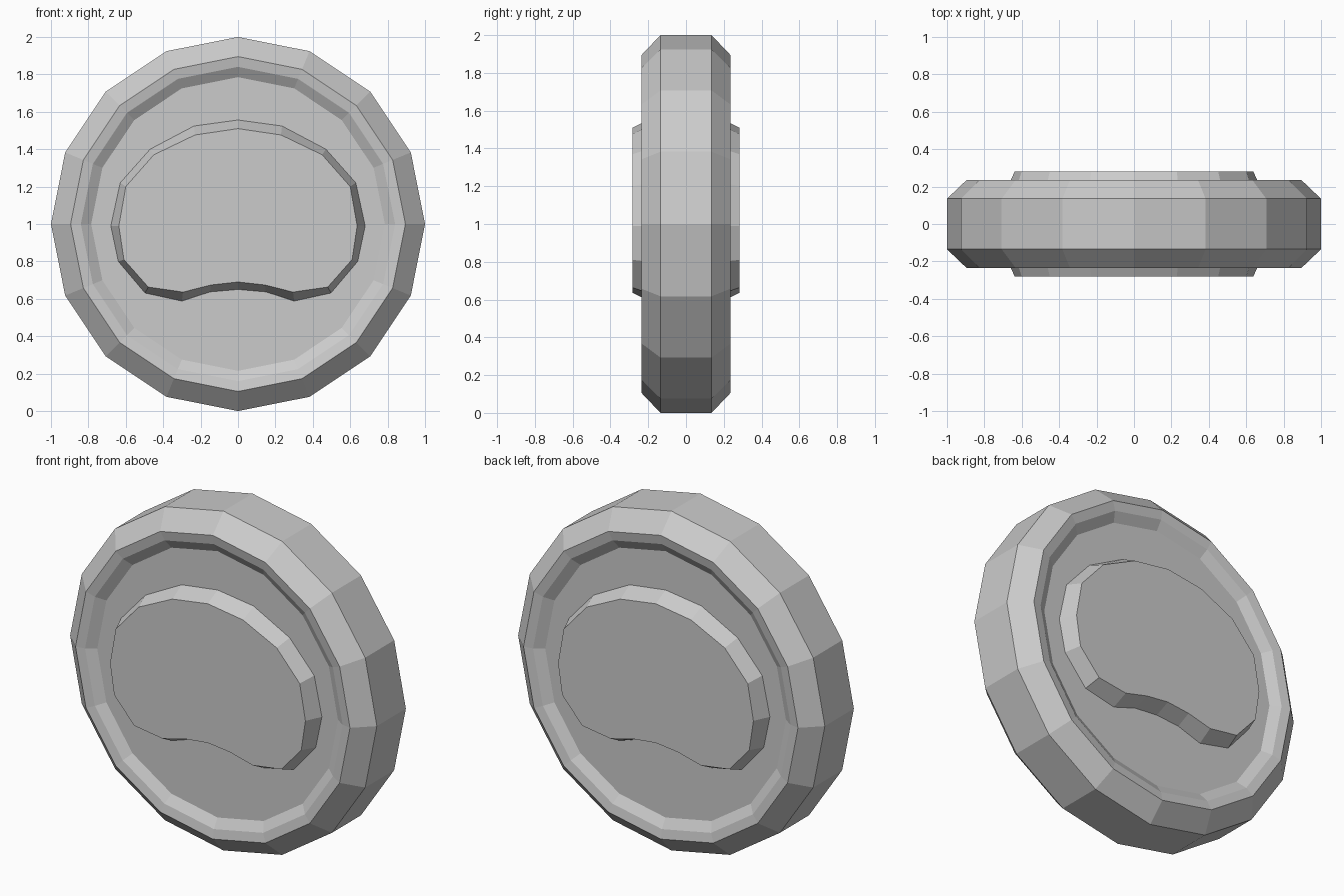
import bpy
import bmesh
import math

cube = bpy.data.objects.get("Cube")
if cube:
    bpy.data.objects.remove(cube, do_unlink=True)

CENTRE_Z = 1.0
FLOOR_Y = 0.19      # depth of the recessed dish on each side
SIDES = 16

grey = bpy.data.materials.new("plain_grey")
grey.use_nodes = True
colour = (0.6, 0.6, 0.6, 1.0)
grey.diffuse_color = colour
grey.node_tree.nodes["Principled BSDF"].inputs["Base Color"].default_value = colour


def loft(name, loops):
    """Bridge matching closed loops of points and cap both ends, flat shaded."""
    bm = bmesh.new()
    rings = [[bm.verts.new(p) for p in loop] for loop in loops]
    n = len(rings[0])
    for a, b in zip(rings, rings[1:]):
        for i in range(n):
            j = (i + 1) % n
            bm.faces.new((a[i], a[j], b[j], b[i]))
    bm.faces.new(rings[0])
    bm.faces.new(rings[-1])
    bmesh.ops.recalc_face_normals(bm, faces=bm.faces[:])
    mesh = bpy.data.meshes.new(name)
    bm.to_mesh(mesh)
    bm.free()
    mesh.materials.append(grey)
    obj = bpy.data.objects.new(name, mesh)
    bpy.context.collection.objects.link(obj)
    return obj


def circle(radius, y):
    steps = [2 * math.pi * i / SIDES for i in range(SIDES)]
    return [(radius * math.sin(a), y, CENTRE_Z + radius * math.cos(a)) for a in steps]


# Disc: bevelled outer edge, raised rim and recessed dish on both sides
half = [(0.785, FLOOR_Y), (0.84, 0.225), (0.895, 0.235), (1.0, 0.135)]
profile = [(r, -y) for r, y in half] + [(r, y) for r, y in reversed(half)]
loft("disc", [circle(r, y) for r, y in profile])


def mirrored(points, y):
    """Complete a right-hand outline, running top to bottom, across x = 0."""
    full = points + [(-x, z) for x, z in reversed(points[1:-1])]
    return [(x, y, z) for x, z in full]


# Bean-shaped raised pads, one on each side
base = [(0, 1.556), (0.235, 1.524), (0.47, 1.40), (0.63, 1.22), (0.68, 0.99),
        (0.64, 0.80), (0.497, 0.631), (0.30, 0.588), (0.15, 0.637), (0, 0.65)]
cap = [(0, 1.51), (0.23, 1.476), (0.45, 1.37), (0.60, 1.20), (0.637, 0.99),
       (0.61, 0.81), (0.48, 0.663), (0.294, 0.636), (0.144, 0.674), (0, 0.69)]
for name, side in (("front_pad", -1), ("back_pad", 1)):
    loft(name, [mirrored(base, side * FLOOR_Y), mirrored(cap, side * 0.282)])
